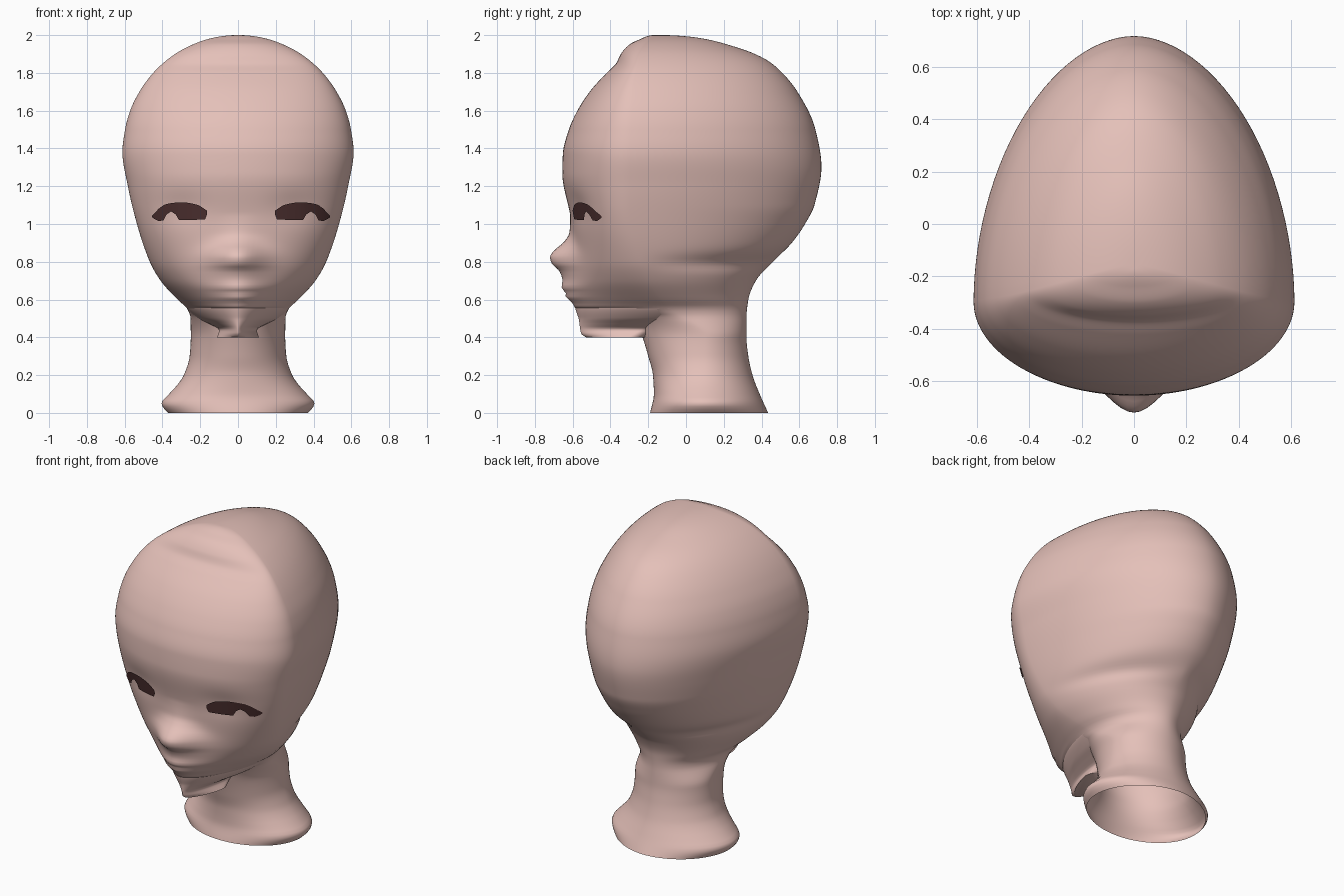
import bpy
import bmesh
from math import asin, sin, cos, pi, exp, copysign
from mathutils import Vector
from mathutils.bvhtree import BVHTree

cube = bpy.data.objects.get("Cube")
if cube:
    bpy.data.objects.remove(cube)


def material(name, colour):
    mat = bpy.data.materials.new(name)
    mat.use_nodes = True
    mat.diffuse_color = (*colour, 1)
    shader = next(n for n in mat.node_tree.nodes if n.type == "BSDF_PRINCIPLED")
    shader.inputs["Base Color"].default_value = (*colour, 1)
    return mat


def make_object(name, bm, mat):
    mesh = bpy.data.meshes.new(name)
    bm.to_mesh(mesh)
    mesh.materials.append(mat)
    obj = bpy.data.objects.new(name, mesh)
    bpy.context.collection.objects.link(obj)
    bpy.ops.object.select_all(action="DESELECT")
    obj.select_set(True)
    bpy.context.view_layer.objects.active = obj
    bpy.ops.object.shade_smooth_by_angle(angle=pi / 3)
    return obj


def curve(keys, warp=lambda v: v):
    """Smooth monotone interpolation through (position, value) keys."""
    xs = [warp(k[0]) for k in keys]
    ys = [k[1] for k in keys]
    slope = [(ys[i + 1] - ys[i]) / (xs[i + 1] - xs[i]) for i in range(len(xs) - 1)]
    tan = [slope[0]]
    for a, b in zip(slope, slope[1:]):
        tan.append(2 * a * b / (a + b) if a * b > 0 else 0)
    tan.append(slope[-1])

    def evaluate(v):
        v = min(max(warp(v), xs[0]), xs[-1])
        i = max(j for j in range(len(slope)) if xs[j] <= v)
        h = xs[i + 1] - xs[i]
        t = (v - xs[i]) / h
        s = t * t * (3 - 2 * t)
        return (ys[i] * (1 - s) + ys[i + 1] * s
                + h * t * (1 - t) * ((1 - t) * tan[i] - t * tan[i + 1]))
    return evaluate


def loft(bm, heights, section, count=112):
    """Skin a stack of horizontal closed sections."""
    rings = []
    for z in heights:
        rings.append([bm.verts.new(section(z, 2 * pi * i / count)) for i in range(count)])
    for low, high in zip(rings, rings[1:]):
        for i in range(count):
            j = (i + 1) % count
            bm.faces.new((low[i], low[j], high[j], high[i]))
    return rings


def oval(a, width, centre, front, back, n_front, n_back):
    """Egg-shaped section whose front and back halves differ."""
    n, reach = (n_front, front) if sin(a) < 0 else (n_back, back)
    x = width * copysign(abs(cos(a)) ** (2 / n), cos(a))
    return x, centre + (reach - centre) * abs(sin(a)) ** (2 / n)


skin = material("skin", (0.78, 0.53, 0.485))
lash = material("dark lash brown", (0.075, 0.03, 0.03))

# Outlines by height for neck and skull, packed more densely toward the crown
TOP = 2.0


def warp(z):
    return asin(min(z / TOP, 1))


width = curve([(0, .37), (.02, .39), (.05, .405), (.1, .365), (.15, .32), (.2, .287),
               (.3, .256), (.4, .25), (.5, .251), (.55, .268), (.6, .32),
               (.7, .41), (.8, .467), (1, .535), (1.2, .583), (1.38, .612),
               (1.5, .598), (1.6, .571), (1.7, .522), (1.8, .449), (1.9, .333),
               (1.95, .24), (1.98, .155), (2, .005)], warp)
front = curve([(0, -.19), (.1, -.17), (.2, -.175), (.3, -.2), (.4, -.23), (.53, -.28),
               (.55, -.577), (.7, -.6), (.85, -.6), (1, -.607), (1.27, -.655),
               (1.37, -.652), (1.5, -.62), (1.6, -.575), (1.7, -.51), (1.8, -.42),
               (1.85, -.37), (1.9, -.345), (1.95, -.3), (1.98, -.24), (2, -.17)], warp)
back = curve([(0, .435), (.1, .39), (.2, .352), (.3, .33), (.4, .32), (.5, .32),
              (.6, .33), (.7, .37), (.8, .46), (.9, .56), (1, .63), (1.1, .68),
              (1.3, .717), (1.5, .685), (1.7, .59), (1.8, .51), (1.86, .44),
              (1.9, .365), (1.95, .22), (1.98, .1), (2, -.13)], warp)
middle = curve([(0, .1), (.4, .1), (.55, -.08), (.7, -.2), (.8, -.24), (1.1, -.3),
                (1.7, -.28), (2, -.15)], warp)
front_power = curve([(0, 2), (.53, 2), (.55, 1.65), (.7, 1.8), (1, 2), (2, 2)])

# Nose and lips stand out softly from the face along the middle
ridge = curve([(.5, 0), (.58, .015), (.6, .032), (.62, .045), (.635, .04), (.66, .06), (.7, .054),
               (.75, .07), (.79, .11), (.825, .12), (.86, .098), (.9, .05), (.95, .015), (1.05, 0)])
ridge_width = curve([(.5, .12), (.6, .14), (.68, .15), (.82, .135), (.95, .09)])


def skull_section(z, a):
    # A soft fold runs round the nape
    fold = 1.9 - 0.2 * exp(-((z - 0.79) / 0.045) ** 2)
    x, y = oval(a, width(z), middle(z), front(z), back(z), front_power(z), fold)
    if sin(a) < 0:
        y -= ridge(z) * exp(-(x / ridge_width(z)) ** 2)
        # Shallow eye sockets
        y += 0.012 * exp(-((abs(x) - 0.3) / 0.12) ** 2 - ((z - 1.09) / 0.08) ** 2)
    return x, y, z


# Head and neck in one skin, open at the base
ROWS = 190
head_bm = bmesh.new()
rings = loft(head_bm, [TOP * sin(pi / 2 * i / ROWS) for i in range(ROWS + 1)], skull_section)
head_bm.faces.new(rings[-1])
make_object("head_and_neck", head_bm, skin)

# Jaw: pointed chin hanging below the face, in front of the neck
jaw_width = curve([(.4, .11), (.44, .1), (.47, .15), (.5, .21), (.55, .268), (.57, .28)])
jaw_front = curve([(.4, -.53), (.42, -.555), (.5, -.568), (.55, -.577), (.57, -.578)])
jaw_middle = curve([(.4, -.3), (.55, -.08), (.57, -.08)])
jaw_power = curve([(.4, 1.4), (.55, 1.65), (.57, 1.65)])


def jaw_section(z, a):
    x, y = oval(a, jaw_width(z), jaw_middle(z), jaw_front(z), jaw_middle(z) + 0.1,
                jaw_power(z), 2)
    if sin(a) < 0:
        y -= ridge(z) * exp(-(x / ridge_width(z)) ** 2)
    return x, y, z


jaw_bm = bmesh.new()
jaw_rings = loft(jaw_bm, [0.4 + 0.16 * i / 20 for i in range(21)], jaw_section)
jaw_bm.faces.new(jaw_rings[0][::-1])
make_object("jaw", jaw_bm, skin)

# Eyes: thin lash shapes laid on the face, with a notch below each
upper = curve([(.18, 1.07), (.2, 1.085), (.225, 1.1), (.31, 1.115), (.375, 1.11),
               (.42, 1.095), (.45, 1.065), (.47, 1.045)])
lower = curve([(.18, 1.05), (.19, 1.025), (.33, 1.02), (.345, 1.05), (.37, 1.067),
               (.395, 1.05), (.41, 1.02), (.435, 1.015), (.47, 1.035)])
columns = (.18, .19, .225, .26, .295, .328, .345, .37, .395, .41, .435, .455, .47)
face = BVHTree.FromBMesh(head_bm)
for name, side in (("left_eye", 1), ("right_eye", -1)):
    bm = bmesh.new()
    grid = []
    for u in columns:
        x = side * u + 0.016
        strip = []
        for z in (lower(u), upper(u)):
            hit = face.ray_cast(Vector((x, -2, z)), Vector((0, 1, 0)))
            strip.append(bm.verts.new(hit[0] + Vector((0, -0.009, 0))))
        grid.append(strip)
    for near, far in zip(grid, grid[1:]):
        quad = (near[0], far[0], far[1], near[1])
        bm.faces.new(quad if side > 0 else quad[::-1])
    make_object(name, bm, lash)
